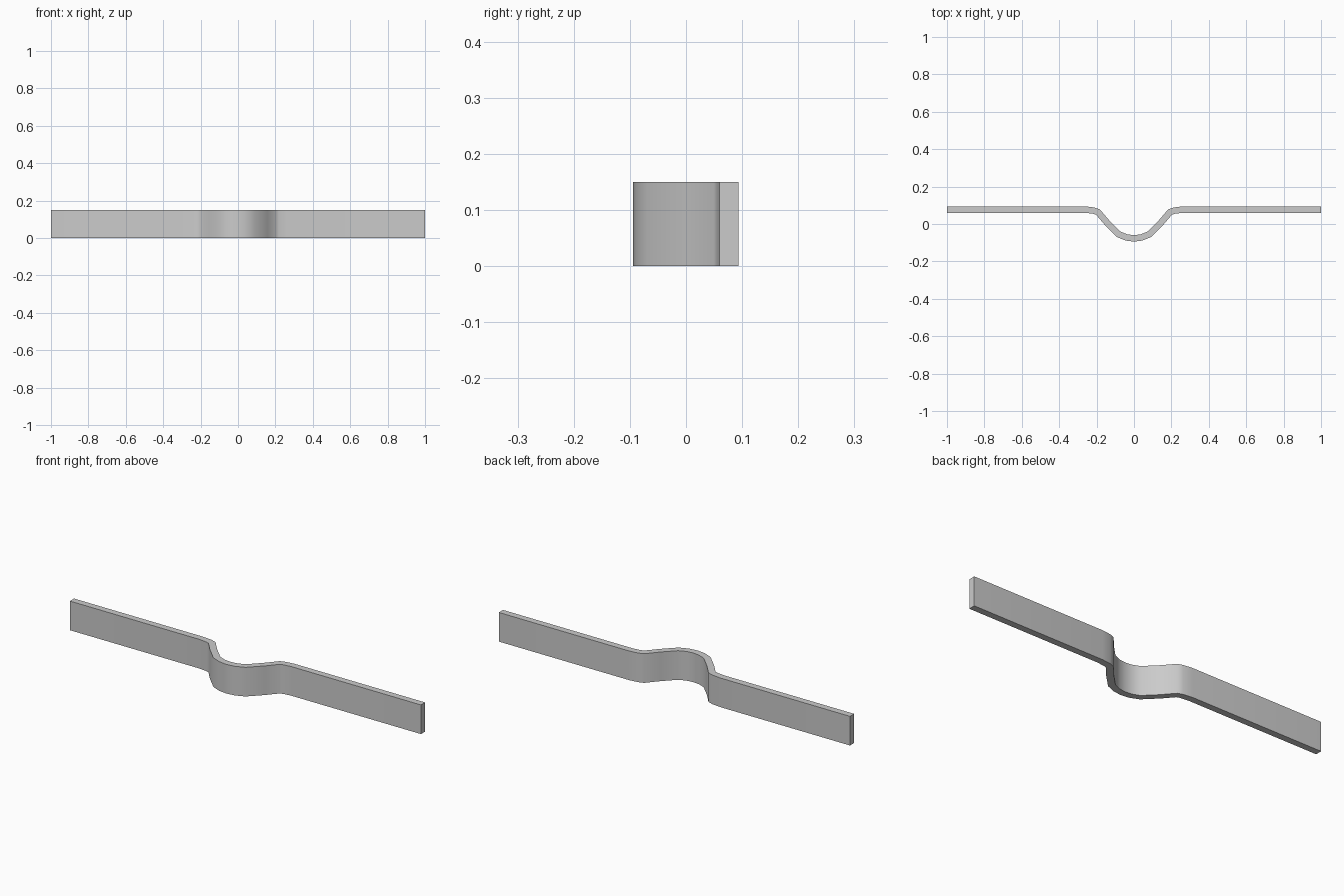
import bpy, bmesh, math
from mathutils import Vector

if "Cube" in bpy.data.objects:
    bpy.data.objects.remove(bpy.data.objects["Cube"])

HEIGHT, THICK = 0.15, 0.034

# Half of the strip's centre line seen from above, from the middle outwards
half = [(0, -0.077), (0.04, -0.072), (0.082, -0.055), (0.145, 0.008),
        (0.193, 0.064), (0.215, 0.0715), (0.26, 0.077), (1, 0.077)]
path = [Vector((-x, y)) for x, y in reversed(half[1:])] + [Vector(p) for p in half]


def offset(points, dist):
    """Mitred parallel copy of an open path."""
    out = []
    for i, p in enumerate(points):
        a = (p - points[max(i - 1, 0)]) if i else points[1] - p
        b = (points[i + 1] - p) if i < len(points) - 1 else a
        na, nb = (Vector((-d.y, d.x)).normalized() for d in (a, b))
        n = (na + nb).normalized()
        out.append(p + n * dist / n.dot(na))
    return out


# Bent strip: quads between the two offset edges, extruded upwards
bm = bmesh.new()
inner, outer = ([bm.verts.new((p.x, p.y, 0)) for p in offset(path, s * THICK / 2)]
                for s in (1, -1))
for i in range(len(path) - 1):
    bm.faces.new((inner[i], inner[i + 1], outer[i + 1], outer[i]))
top = bmesh.ops.extrude_face_region(bm, geom=bm.faces[:])["geom"]
bmesh.ops.translate(bm, verts=[v for v in top if isinstance(v, bmesh.types.BMVert)],
                    vec=(0, 0, HEIGHT))
bmesh.ops.recalc_face_normals(bm, faces=bm.faces[:])
mesh = bpy.data.meshes.new("bent_strip")
bm.to_mesh(mesh)
bm.free()
strip = bpy.data.objects.new("bent_strip", mesh)
bpy.context.collection.objects.link(strip)

# Smooth bend with crisp outer edges
bpy.context.view_layer.objects.active = strip
strip.select_set(True)
bpy.ops.object.shade_smooth_by_angle(angle=math.radians(40))
